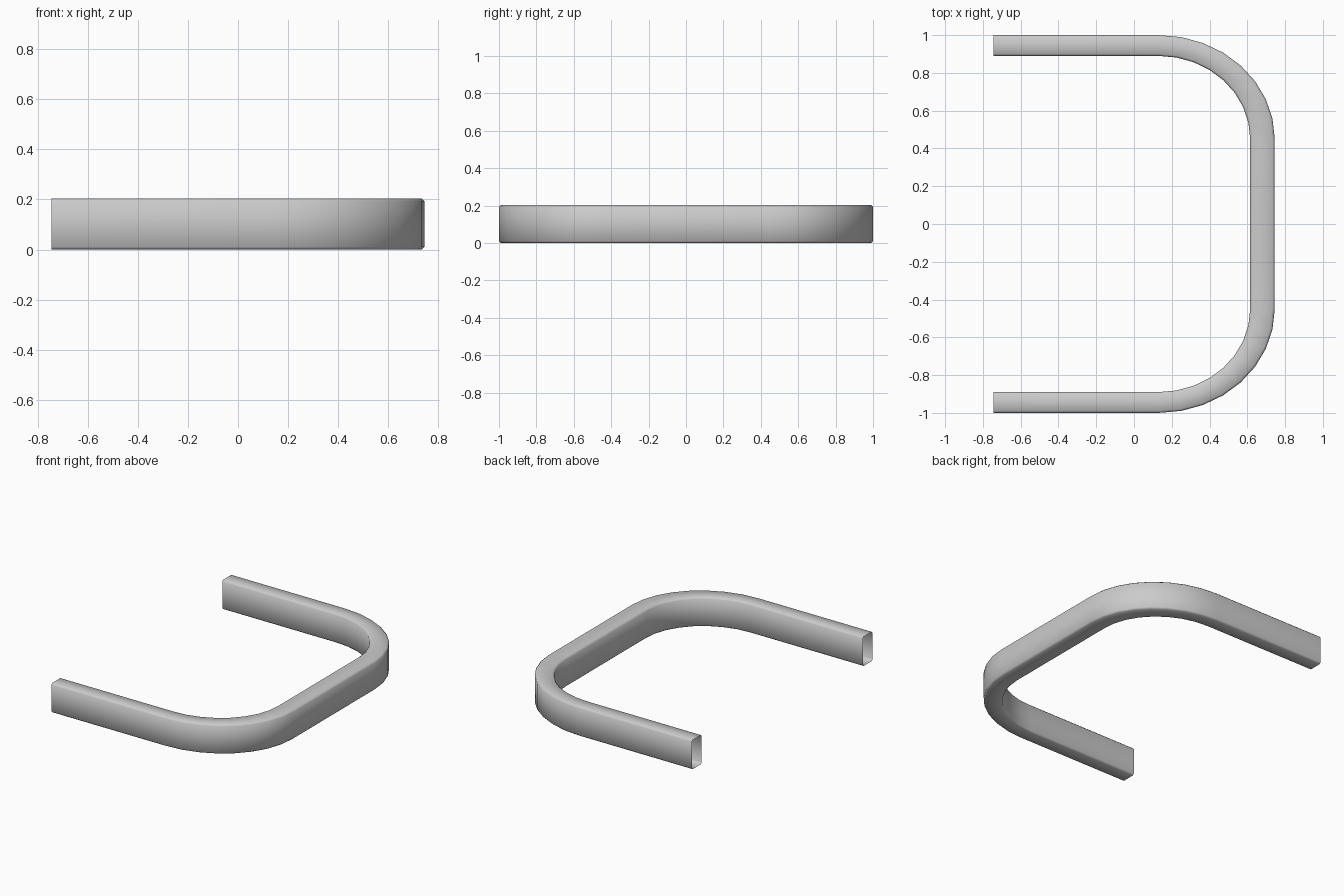
import bpy, bmesh, math

if "Cube" in bpy.data.objects:
    bpy.data.objects.remove(bpy.data.objects["Cube"])

H, B = 0.204, 0.01               # rail height, edge bevel
CX, CY = 0.13, 0.45              # corner arc centre
SEG = 8

# section: (inset 0 outer .. 1 inner, height), small bevelled corners
b = 0.09
section = [(0, B), (b, 0), (1 - b, 0), (1, B), (1, H - B), (1 - b, H), (b, H), (0, H - B)]


def arc(sign):
    """Angles along one corner, given as (angle, sign of y)."""
    return [(math.pi / 2 * i / SEG, sign) for i in range(SEG + 1)]


def station(a, s, f):
    """Plan position on the bend; f blends outer to inner edge."""
    rx = 0.615 - 0.13 * f
    ry = 0.55 - 0.11 * f
    return CX + rx * math.cos(a), s * (CY + ry * math.sin(a))


def ring(bm, a, s, x=None):
    out = []
    for f, z in section:
        px, py = station(a, s, f)
        out.append(bm.verts.new((px if x is None else x, py, z)))
    return out


# U-shaped hollow rail with open ends
bm = bmesh.new()
rings = [ring(bm, math.pi / 2, 1, -0.745)]
rings += [ring(bm, a, s) for a, s in reversed(arc(1))]
rings += [ring(bm, a, s) for a, s in arc(-1)]
rings.append(ring(bm, math.pi / 2, -1, -0.745))
n = len(section)
for r0, r1 in zip(rings, rings[1:]):
    for i in range(n):
        j = (i + 1) % n
        bm.faces.new((r0[i], r0[j], r1[j], r1[i])).smooth = True
bmesh.ops.recalc_face_normals(bm, faces=bm.faces)
# outer wall must face away from the centre
ref = max(bm.faces, key=lambda f: f.calc_center_median().x)
if ref.normal.x < 0:
    bmesh.ops.reverse_faces(bm, faces=bm.faces)
mesh = bpy.data.meshes.new("curved_rail")
bm.to_mesh(mesh)
bm.free()
rail = bpy.data.objects.new("curved_rail", mesh)
bpy.context.collection.objects.link(rail)
